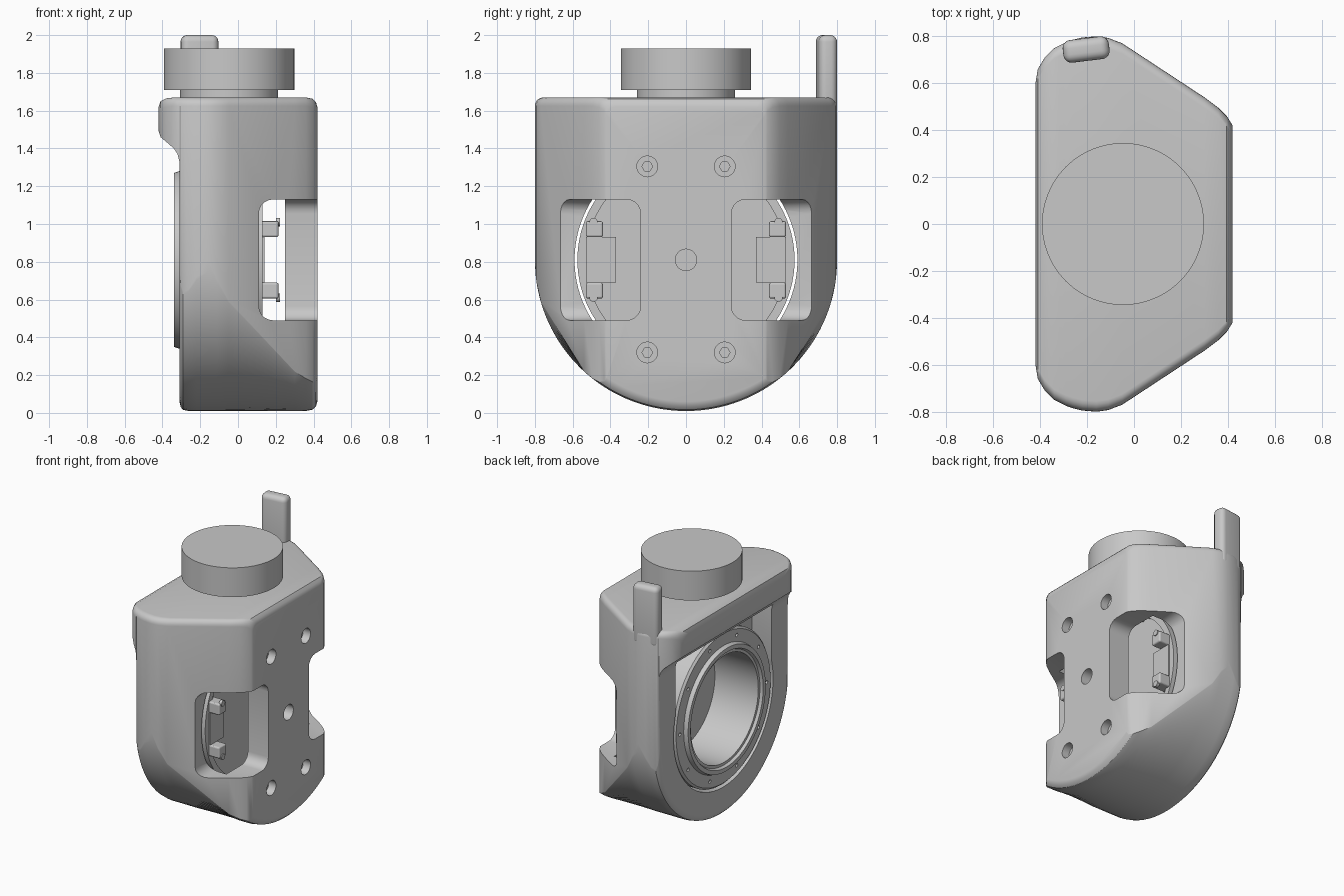
import bpy, bmesh
from math import pi, sin, cos, sqrt, radians
from mathutils import Matrix, Vector

if "Cube" in bpy.data.objects:
    bpy.data.objects.remove(bpy.data.objects["Cube"])

grey = bpy.data.materials.new("plain_grey")
grey.use_nodes = True
grey.diffuse_color = (0.58, 0.58, 0.58, 1)
grey.node_tree.nodes["Principled BSDF"].inputs["Base Color"].default_value = (0.58, 0.58, 0.58, 1)

MID = 0.81      # height of the drum axis
TOP = 1.67      # top of the housing


def finish(name, bm):
    bmesh.ops.remove_doubles(bm, verts=bm.verts, dist=0.0002)
    bmesh.ops.recalc_face_normals(bm, faces=bm.faces)
    mesh = bpy.data.meshes.new(name)
    bm.to_mesh(mesh)
    bm.free()
    mesh.materials.append(grey)
    obj = bpy.data.objects.new(name, mesh)
    bpy.context.collection.objects.link(obj)
    return obj


def activate(obj):
    bpy.ops.object.select_all(action='DESELECT')
    obj.select_set(True)
    bpy.context.view_layer.objects.active = obj


def smooth(obj):
    activate(obj)
    bpy.ops.object.shade_smooth_by_angle(angle=radians(30))


def box(name, lo, hi, bevel=0, turn=0):
    lo, hi = Vector(lo), Vector(hi)
    bm = bmesh.new()
    bmesh.ops.create_cube(bm, size=1, matrix=Matrix.Diagonal((*(hi - lo), 1)))
    if bevel:
        bmesh.ops.bevel(bm, geom=bm.edges[:], offset=bevel, segments=5,
                        profile=0.5, affect='EDGES')
    bm.transform(Matrix.Translation((lo + hi) / 2) @ Matrix.Rotation(turn, 4, 'Z'))
    return finish(name, bm)


def rod(name, x0, x1, radius, y=0, z=MID, sides=24):
    """Cylinder lying along x."""
    bm = bmesh.new()
    place = Matrix.Translation(((x0 + x1) / 2, y, z)) @ Matrix.Rotation(pi / 2, 4, 'Y')
    bmesh.ops.create_cone(bm, cap_ends=True, segments=sides, radius1=radius,
                          radius2=radius, depth=x1 - x0, matrix=place)
    return finish(name, bm)


def cut(obj, cutter):
    cutter.hide_render = True
    mod = obj.modifiers.new("cut", 'BOOLEAN')
    mod.operation = 'DIFFERENCE'
    mod.solver = 'EXACT'
    mod.object = cutter
    activate(obj)
    bpy.ops.object.modifier_apply(modifier=mod.name)
    bpy.data.objects.remove(cutter)


# Housing: cross-sections lofted along x, half width taken from the plan outline
PLAN = [(-.42, .60), (-.41, .66), (-.38, .71), (-.34, .75), (-.28, .78),
        (-.22, .795), (-.16, .80), (-.11, .793), (-.05, .77), (.30, .54),
        (.36, .495), (.40, .455), (.42, .42)]


def half_width(x):
    for (x0, w0), (x1, w1) in zip(PLAN, PLAN[1:]):
        if x <= x1:
            return w0 + (w1 - w0) * (x - x0) / (x1 - x0)
    return PLAN[-1][1]


def section(x, top_inset, low_inset, lip):
    w, r, c = half_width(x), 0.8 - low_inset, 0.045
    top = TOP - top_inset
    pts = []
    for i in range(41):
        s = sin(-pi / 2 + pi * i / 40)
        if lip:
            pts.append((x, w * s, lip))
        else:
            y = min(w, r) * s
            pts.append((x, y, MID - sqrt(max(r * r - y * y, 0))))
    for side, start in ((1, 0), (-1, pi / 2)):
        for i in range(6):
            a = start + pi / 2 * i / 5
            pts.append((x, side * (w - c) + c * cos(a), top - c + c * sin(a)))
    return pts


# Each section: x, inset at the top, inset at the bottom, lip underside
SECTIONS = [(-.42, .05, 0, 1.49), (-.41, .02, 0, 1.46), (-.38, .005, 0, 1.435),
            (-.34, 0, 0, 1.40), (-.32, 0, 0, 1.37), (-.31, 0, 0, 1.33),
            (-.31, 0, .05, 0), (-.303, 0, .02, 0), (-.29, 0, .006, 0),
            (-.26, 0, 0, 0), (-.22, 0, 0, 0), (-.16, 0, 0, 0), (-.11, 0, 0, 0),
            (-.05, 0, 0, 0), (.30, 0, 0, 0), (.36, 0, 0, 0),
            (.395, .007, .007, 0), (.413, .025, .025, 0), (.42, .05, .05, 0)]

bm = bmesh.new()
loops = [[bm.verts.new(p) for p in section(*s)] for s in SECTIONS]
for a, b in zip(loops, loops[1:]):
    for i in range(len(a)):
        j = (i + 1) % len(a)
        bm.faces.new((a[i], a[j], b[j], b[i]))
bm.faces.new(loops[0])
bm.faces.new(loops[-1])
housing = finish("housing", bm)

# Drum cavity, pocket under the lip, and the two side windows
cut(housing, rod("cavity_cutter", -.325, .25, .59, sides=96))
cut(housing, box("pocket_cutter", (-.326, -.57, .9), (-.15, .57, 1.38)))
for side in (1, -1):
    ys = sorted((side * .24, side * 1.2))
    cut(housing, box("window_cutter", (.11, ys[0], .49), (.8, ys[1], 1.13), bevel=.075))

# Counterbored screw holes and centre hole in the flat face
SCREWS = [(y, z) for y in (-.205, .205) for z in (.32, 1.305)]
for y, z in SCREWS:
    cut(housing, rod("bore_cutter", .36, .5, .055, y, z))
    cut(housing, rod("screw_cutter", .24, .37, .028, y, z, 6))
cut(housing, rod("centre_cutter", .32, .5, .057))
smooth(housing)

# Drum: stepped ring with a deep blind bore, revolved about x
DRUM = [(.09, 0), (.09, .53), (.13, .53), (.13, .575), (-.295, .575), (-.31, .56),
        (-.31, .47), (-.34, .46), (-.34, .43), (-.32, .42), (-.32, .40),
        (.04, .40), (.04, 0)]
bm = bmesh.new()
verts = [bm.verts.new((x, 0, r)) for x, r in DRUM]
edges = [bm.edges.new(pair) for pair in zip(verts, verts[1:])]
bmesh.ops.spin(bm, geom=verts + edges, cent=(0, 0, 0), axis=(1, 0, 0),
               angle=2 * pi, steps=96)
bm.transform(Matrix.Translation((0, 0, MID)))
drum = finish("drum", bm)
for i in range(10):
    a = 2 * pi * (i + .5) / 10
    cut(drum, rod("bolt_cutter", -.4, -.27, .013, .515 * sin(a), MID + .515 * cos(a), 12))
smooth(drum)

# Standoffs tie the drum to the front wall
for y, z in SCREWS:
    smooth(rod("standoff", .08, .26, .035, y, z))

# Brackets seen through the windows: a slab between two ears
for side in (1, -1):
    def span(a, b):
        return sorted((side * a, side * b))
    y0, y1 = span(.37, .53)
    box("bracket_slab", (.08, y0, .69), (.14, y1, .93))
    y0, y1 = span(.44, .53)
    for up in (1, -1):
        z0, z1 = sorted((MID + up * .12, MID + up * .205))
        box("bracket_ear", (.08, y0, z0), (.215, y1, z1), bevel=.012)
        smooth(rod("bracket_pin", .2, .222, .022, side * .49, MID + up * .2, 16))

# Knob and its neck on top
for name, radius, z0, z1 in (("knob_neck", .26, 1.64, 1.72), ("knob", .345, 1.71, 1.93)):
    bm = bmesh.new()
    bmesh.ops.create_cone(bm, cap_ends=True, segments=96, radius1=radius, radius2=radius,
                          depth=z1 - z0, matrix=Matrix.Translation((-.047, 0, (z0 + z1) / 2)))
    smooth(finish(name, bm))

# Upright tab at the rear corner
smooth(box("upright_tab", (-.303, .695, 1.55), (-.105, .792, 2.0), bevel=.035, turn=radians(7)))
